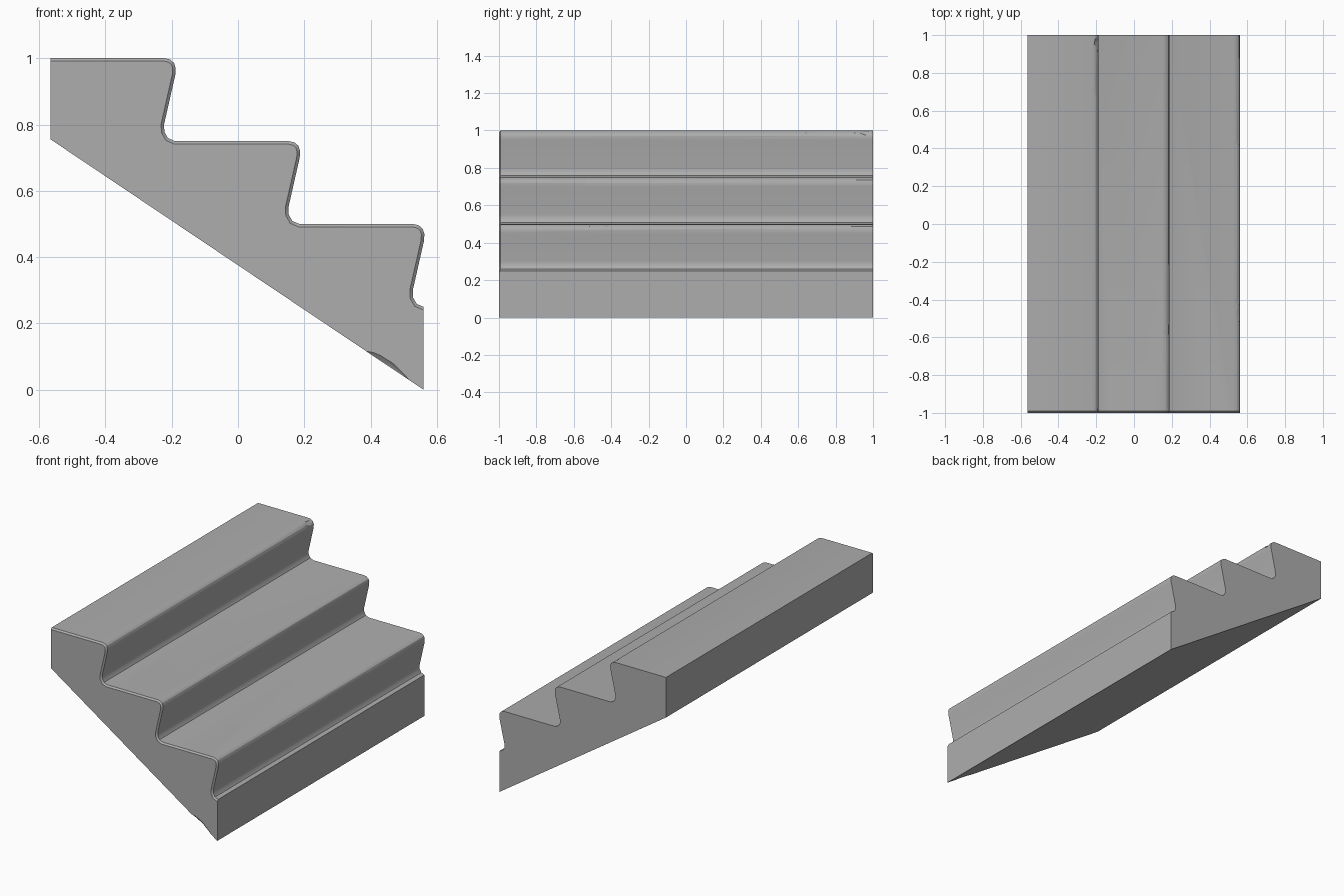
import bpy, bmesh, math, random
from mathutils import Vector, Matrix

random.seed(4)
if "Cube" in bpy.data.objects:
    bpy.data.objects.remove(bpy.data.objects["Cube"], do_unlink=True)

RUN, RISE, STEPS = 0.375, 0.25, 3
BACK, FRONT = -0.565, 0.56

# Plain stone colour
stone = bpy.data.materials.new("grey stone")
stone.use_nodes = True
grey = (0.42, 0.42, 0.42, 1)
stone.diffuse_color = grey
stone.node_tree.nodes["Principled BSDF"].inputs["Base Color"].default_value = grey

# One step: rounded nosing, riser sloping inward, rounded inner corner
step = [(-0.222, 1.0), (-0.205, 0.996), (-0.193, 0.986), (-0.188, 0.970),
        (-0.189, 0.950), (-0.223, 0.800), (-0.222, 0.778), (-0.211, 0.759),
        (-0.190, 0.750)]
outline = [(BACK, 1.0)]
for i in range(STEPS):
    outline += [(x + i * RUN, z - i * RISE) for x, z in step]
outline += [(FRONT, 0.0), (BACK, 0.755)]
tread_points = len(outline) - 2

# Extrude the side outline across the width of the flight
bm = bmesh.new()
side = bm.faces.new([bm.verts.new((x, -1, z)) for x, z in outline])
rim = list(side.verts)
stepped_edges = [bm.edges.get((rim[i], rim[i + 1])) for i in range(tread_points - 1)]
extruded = bmesh.ops.extrude_face_region(bm, geom=[side], use_keep_orig=True)
moved = [v for v in extruded["geom"] if isinstance(v, bmesh.types.BMVert)]
bmesh.ops.translate(bm, verts=moved, vec=(0, 2, 0))
bmesh.ops.recalc_face_normals(bm, faces=bm.faces)
# Worn edge along the near side
bmesh.ops.bevel(bm, geom=stepped_edges, offset=0.009, segments=1, affect='EDGES')
bmesh.ops.recalc_face_normals(bm, faces=bm.faces)
mesh = bpy.data.meshes.new("stair_flight")
bm.to_mesh(mesh)
bm.free()
mesh.materials.append(stone)
stairs = bpy.data.objects.new("stair_flight", mesh)
bpy.context.collection.objects.link(stairs)


def chip(centre, along, outward, length, depth, radius=0.05):
    """Break a shallow, rough flake out of an edge."""
    along = Vector(along).normalized()
    outward = Vector(outward).normalized()
    outward = (outward - along * outward.dot(along)).normalized()
    across = along.cross(outward)
    flake = bmesh.new()
    bmesh.ops.create_icosphere(flake, subdivisions=2, radius=1)
    for v in flake.verts:
        v.co *= random.uniform(0.93, 1.03)
    # Stretch so the buried cap has the requested length
    reach = math.sqrt(2 * depth * radius - depth * depth) / radius
    basis = Matrix((along * (length / 2 / reach), across * radius, outward * radius)).transposed()
    flake.transform(Matrix.Translation(Vector(centre) + outward * (radius - depth)) @ basis.to_4x4())
    bmesh.ops.recalc_face_normals(flake, faces=flake.faces)
    data = bpy.data.meshes.new("chip_cutter")
    flake.to_mesh(data)
    flake.free()
    data.materials.append(stone)
    cutter = bpy.data.objects.new("chip_cutter", data)
    cutter.hide_render = True
    bpy.context.collection.objects.link(cutter)
    cut = stairs.modifiers.new("chip", 'BOOLEAN')
    cut.operation, cut.solver, cut.object = 'DIFFERENCE', 'EXACT', cutter
    bpy.context.view_layer.objects.active = stairs
    bpy.ops.object.modifier_apply(modifier=cut.name)
    bpy.data.objects.remove(cutter, do_unlink=True)


# Chips along the nosings: step number, y, length, depth
for i, y, length, depth in [(0, 0.70, 0.14, 0.016), (0, 0.96, 0.07, 0.009),
                            (1, -0.72, 0.12, 0.012), (1, -0.56, 0.07, 0.018),
                            (2, -0.48, 0.09, 0.010), (2, -0.40, 0.06, 0.018),
                            (2, 0.44, 0.05, 0.018)]:
    chip((-0.196 + i * RUN, y, 0.989 - i * RISE), (0, 1, 0), (1, 0, 1), length, depth)

# Knocked-off nosing corners at the near side
for i in range(STEPS):
    chip((-0.197 + i * RUN, -0.995, 0.985 - i * RISE), (1, 0, -1), (1, -1.2, 1), 0.07, 0.018)

# Flakes along the near edge of the treads
for x, z, length in [(-0.08, 0.75, 0.11), (0.06, 0.75, 0.15), (0.45, 0.50, 0.12)]:
    chip((x, -0.996, z - 0.004), (1, 0, 0), (0, -1, 1), length, 0.014)

# Broken patch on the sloping underside near the foot
slope = Vector((BACK - FRONT, 0, 0.755))
chip((0.45, -1, 0.074), slope, (-0.5, -1, -0.8), 0.18, 0.013)

# Smooth the rounded parts and keep the crisp edges
bpy.ops.object.select_all(action='DESELECT')
stairs.select_set(True)
bpy.context.view_layer.objects.active = stairs
bpy.ops.object.shade_smooth_by_angle(angle=math.radians(30))
